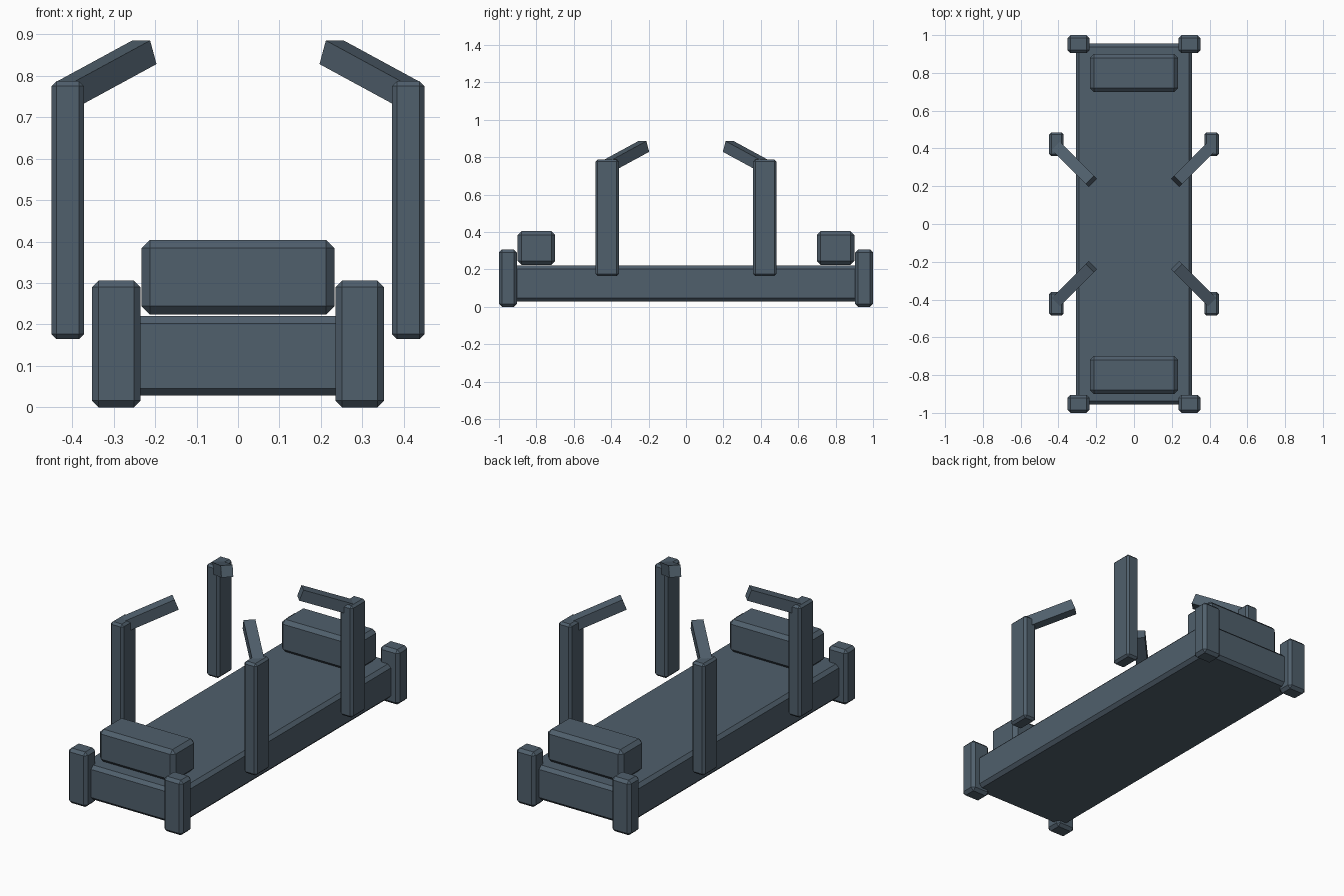
import bpy
from mathutils import Vector

if "Cube" in bpy.data.objects:
    bpy.data.objects.remove(bpy.data.objects["Cube"])

slate = bpy.data.materials.new("slate_blue")
slate.diffuse_color = (0.08, 0.115, 0.15, 1)
slate.use_nodes = True
slate.node_tree.nodes["Principled BSDF"].inputs["Base Color"].default_value = slate.diffuse_color


def box(name, centre, size, chamfer=0.0):
    """Box of the given size with optional flat chamfered edges."""
    bpy.ops.mesh.primitive_cube_add(size=1, location=centre)
    ob = bpy.context.object
    ob.name = name
    for v in ob.data.vertices:
        v.co = Vector(a * b for a, b in zip(v.co, size))
    ob.data.materials.append(slate)
    if chamfer:
        mod = ob.modifiers.new("chamfer", 'BEVEL')
        mod.width = chamfer
        mod.segments = 1
    return ob


def arm(name, start, end, thick):
    """Square bar running between two points, kept level side to side."""
    start, end = Vector(start), Vector(end)
    along = end - start
    ob = box(name, (start + end) / 2, (thick, along.length, thick))
    ob.rotation_mode = 'QUATERNION'
    ob.rotation_quaternion = along.to_track_quat('Y', 'Z')
    return ob


# Long flat deck
box("deck", (0, 0, 0.124), (0.616, 1.91, 0.192), 0.018)

for sy, end_name in ((-1, "front"), (1, "back")):
    # Raised block across each end
    box(f"{end_name}_end_block", (0, sy * 0.80, 0.314), (0.466, 0.20, 0.18), 0.02)
    for sx, side in ((-1, "left"), (1, "right")):
        tag = f"{end_name}_{side}"
        # Corner post, upright beside the deck, and its inward arm
        box(f"{tag}_corner_post", (sx * 0.294, sy * 0.952, 0.153),
            (0.117, 0.096, 0.306), 0.016)
        box(f"{tag}_upright", (sx * 0.411, sy * 0.422, 0.476),
            (0.078, 0.126, 0.623), 0.012)
        arm(f"{tag}_arm", (sx * 0.41, sy * 0.41, 0.757),
            (sx * 0.226, sy * 0.226, 0.857), 0.061)
